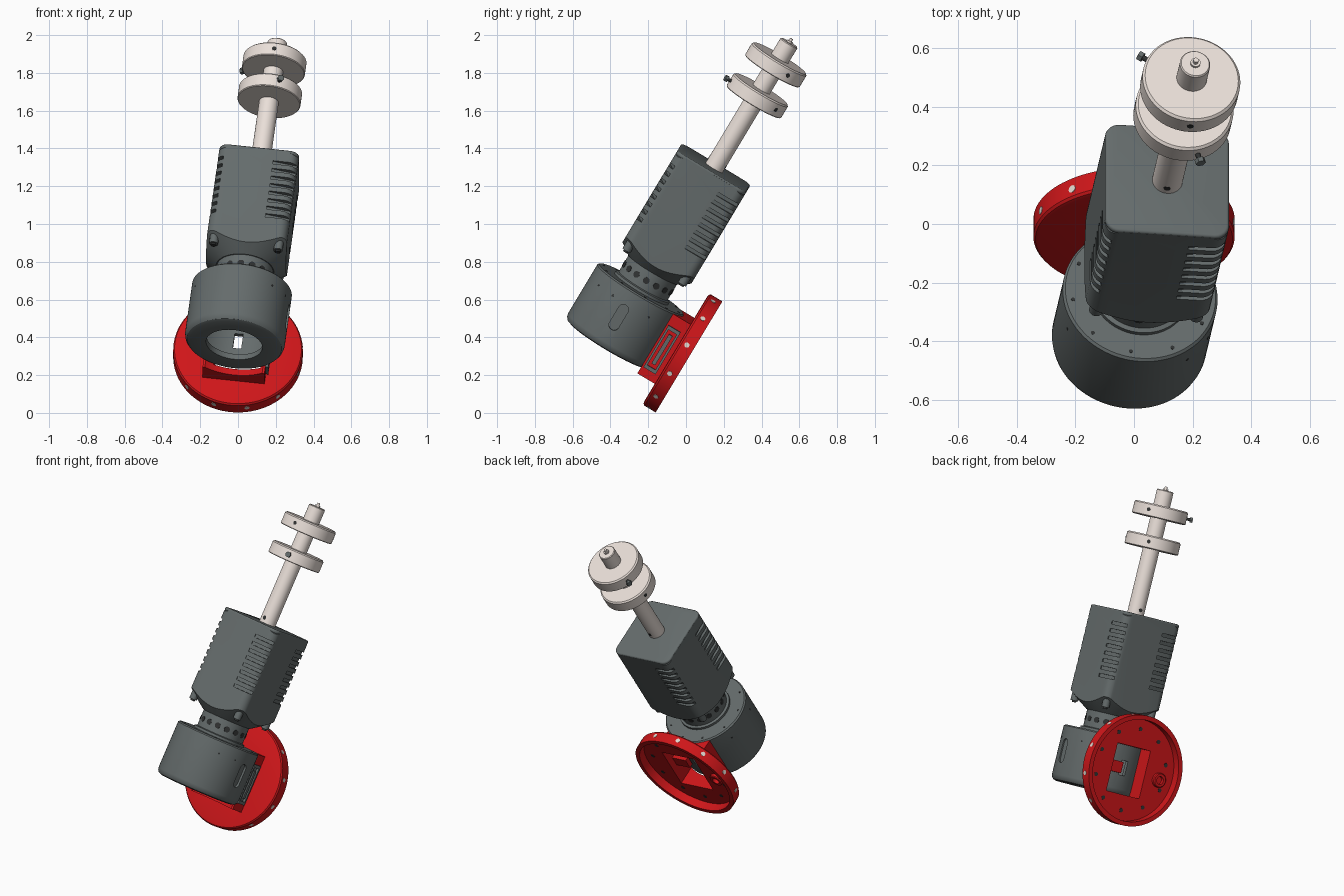
import bpy, bmesh, math
from mathutils import Matrix, Vector

if "Cube" in bpy.data.objects:
    bpy.data.objects.remove(bpy.data.objects["Cube"])

# Everything is modelled upright around the flange centre, then tilted into place
POSE = (Matrix.Translation((0, -0.02, 0.318)) @ Matrix.Rotation(math.radians(-31), 4, 'X')
        @ Matrix.Rotation(math.radians(7), 4, 'Y'))
ARM = Matrix.Translation((0, -0.36, 0))           # axis of the motor and shaft
FLANGE = Matrix.Rotation(math.radians(-90), 4, 'X')  # z -> +y


def mat(name, rgb):
    m = bpy.data.materials.new(name)
    m.diffuse_color = (*rgb, 1)
    m.use_nodes = True
    m.node_tree.nodes["Principled BSDF"].inputs["Base Color"].default_value = m.diffuse_color
    return m


RED = mat("red", (0.62, 0.008, 0.01))
GREY = mat("dark_grey", (0.13, 0.15, 0.15))
DARK = mat("dark_hole", (0.03, 0.032, 0.032))
CREAM = mat("cream", (0.82, 0.74, 0.69))
PALE = mat("pale", (0.75, 0.68, 0.62))


def finish(name, bm, material=None, m=Matrix()):
    bm.transform(m)
    bmesh.ops.recalc_face_normals(bm, faces=bm.faces)
    me = bpy.data.meshes.new(name)
    bm.to_mesh(me)
    bm.free()
    ob = bpy.data.objects.new(name, me)
    bpy.context.collection.objects.link(ob)
    if material:
        me.materials.append(material)
    return ob


def lathe(name, prof, material=None, m=ARM, n=64, closed=False):
    """Revolve (radius, z) points round z; open profiles are capped at both ends."""
    bm = bmesh.new()
    rings = [[bm.verts.new((r * math.cos(2 * math.pi * i / n), r * math.sin(2 * math.pi * i / n), z))
              for i in range(n)] for r, z in prof]
    pairs = list(zip(rings, rings[1:])) + ([(rings[-1], rings[0])] if closed else [])
    for a, b in pairs:
        for i in range(n):
            j = (i + 1) % n
            bm.faces.new((a[i], a[j], b[j], b[i]))
    if not closed:
        bm.faces.new(rings[0])
        bm.faces.new(rings[-1])
    return finish(name, bm, material, m)


def add_box(bm, c, s, m=Matrix()):
    bmesh.ops.create_cube(bm, size=1, matrix=m @ Matrix.Translation(c) @ Matrix.Diagonal((*s, 1)))


def box(name, c, s, material=None, m=Matrix(), round_z=0):
    bm = bmesh.new()
    add_box(bm, c, s)
    if round_z:
        edges = [e for e in bm.edges if abs(e.verts[0].co.z - e.verts[1].co.z) > 1e-4]
        bmesh.ops.bevel(bm, geom=edges, offset=round_z, segments=6, affect='EDGES', profile=0.5)
    return finish(name, bm, material, m)


def pegs(name, angles, r0, r1, z, rad, material, m=ARM, n=12):
    """Short radial cylinders from radius r0 to r1."""
    bm = bmesh.new()
    for a in angles:
        mm = (Matrix.Rotation(math.radians(a), 4, 'Z') @ Matrix.Translation(((r0 + r1) / 2, 0, z))
              @ Matrix.Rotation(math.pi / 2, 4, 'Y'))
        bmesh.ops.create_cone(bm, cap_ends=True, segments=n, radius1=rad, radius2=rad,
                              depth=r1 - r0, matrix=mm)
    return finish(name, bm, material, m)


def studs(name, points, rad, z0, z1, material, m=ARM):
    """Small cylinders parallel to z at (x, y) points."""
    bm = bmesh.new()
    for x, y in points:
        bmesh.ops.create_cone(bm, cap_ends=True, segments=12, radius1=rad, radius2=rad, depth=z1 - z0,
                              matrix=Matrix.Translation((x, y, (z0 + z1) / 2)))
    return finish(name, bm, material, m)


def circle(r, n, start=0):
    return [(r * math.cos(math.radians(start + 360 * i / n)),
             r * math.sin(math.radians(start + 360 * i / n))) for i in range(n)]


def modify(ob, kind, **props):
    md = ob.modifiers.new("m", kind)
    for k, v in props.items():
        setattr(md, k, v)
    bpy.context.view_layer.objects.active = ob
    bpy.ops.object.modifier_apply(modifier=md.name)


def boolean(ob, cutter, op='DIFFERENCE'):
    modify(ob, 'BOOLEAN', operation=op, object=cutter, solver='EXACT')
    bpy.data.objects.remove(cutter)


# Red mounting flange: a shallow cup open at the back with a rectangular window
flange = lathe("flange", [(0.325, -0.04), (0.336, -0.037), (0.343, -0.028), (0.343, 0.042),
                          (0.315, 0.042), (0.315, -0.012)], RED, FLANGE, 96)
boolean(flange, box("cut", (0.015, -0.05, -0.01), (0.25, 0.2, 0.30)))
pegs("flange_rim_plugs", range(15, 375, 30), 0.33, 0.3445, 0.0, 0.014, PALE, FLANGE)
studs("flange_screw_holes", circle(0.255, 10, 18), 0.013, -0.02, -0.010, DARK, FLANGE)
lathe("flange_boss", [(0.045, -0.014), (0.045, 0.005), (0.04, 0.01), (0.024, 0.01), (0.024, -0.014)],
      RED, Matrix.Translation((-0.215, 0, -0.02)) @ FLANGE, 32, True)

# Red bracket hugging the drum
bracket = box("bracket", (0, -0.09, -0.012), (0.33, 0.115, 0.37), RED)
boolean(bracket, lathe("cut", [(0.262, -0.4), (0.262, 0.4)]))
boolean(bracket, box("cut", (0.015, -0.09, -0.01), (0.25, 0.3, 0.30)))
box("bracket_tab", (0.09, -0.07, 0), (0.11, 0.03, 0.07), RED)

# Grey connector frame on the bracket's side
frame = box("connector_frame", (0.165, -0.1, -0.02), (0.03, 0.075, 0.26), GREY)
boolean(frame, box("cut", (0.18, -0.1, -0.02), (0.03, 0.05, 0.22)))
box("connector_insert", (0.17, -0.1, -0.02), (0.02, 0.022, 0.18), GREY)

# Hollow drum with an open bottom, side slot and rear slot
drum = lathe("drum", [(0.15, -0.167), (0.235, -0.167), (0.252, -0.161), (0.262, -0.148), (0.266, -0.13),
                      (0.266, 0.172), (0.258, 0.18), (0.03, 0.18), (0.03, 0.15), (0.24, 0.15),
                      (0.24, -0.135), (0.15, -0.135)], GREY, ARM, 96, True)
boolean(drum, box("cut", (0, -0.12, 0), (0.045, 0.2, 0.09)))
turn = Matrix.Translation((0.266, -0.385, 0.02)) @ Matrix.Rotation(math.pi / 2, 4, 'Y')
boolean(drum, box("cut", (0, 0, 0), (0.15, 0.055, 0.028), None, turn, 0.025))
lathe("drum_plug", [(0.04, 0.15), (0.04, 0.182)], GREY, n=32)
studs("drum_top_screws", circle(0.235, 10, 10), 0.007, 0.17, 0.1815, DARK)
pegs("drum_pin_holes", (-25, -50, 25, 155, 205), 0.25, 0.2668, 0.10, 0.006, DARK)

# Perforated neck
lathe("neck", [(0.165, 0.178), (0.165, 0.195), (0.15, 0.2), (0.15, 0.33)], GREY)
pegs("neck_holes", range(0, 360, 24), 0.14, 0.1515, 0.25, 0.018, DARK, n=16)

# Motor housing: rounded square prism with its lower corners turned to a cone
housing = box("motor_housing", (0, 0, 0.615), (0.426, 0.426, 0.63), GREY, ARM, 0.05)
boolean(housing, lathe("cut", [(0.155, 0.302), (0.215, 0.345), (0.29, 0.405), (0.29, 0.9), (0.26, 0.926)]),
        'INTERSECT')
slits = bmesh.new()
for k in range(4):
    for i in range(8):
        add_box(slits, (0.075, 0, 0), (0.15, 0.04, 0.02),
                Matrix.Rotation(k * math.pi / 2, 4, 'Z') @ Matrix.Translation((0.085, -0.226, 0.52 + 0.047 * i))
                @ Matrix.Rotation(math.radians(11), 4, 'Z'))
boolean(housing, finish("cut", slits, None, ARM))
lid = box("housing_lid", (0, 0, 0.922), (0.426, 0.426, 0.024), GREY, ARM, 0.05)
modify(lid, 'BEVEL', width=0.01, segments=3, limit_method='ANGLE', angle_limit=math.radians(50))
corners = [(x, y) for x in (-0.172, 0.172) for y in (-0.172, 0.172)]
studs("housing_corner_lugs", corners, 0.024, 0.335, 0.40, GREY)
studs("housing_corner_screws", corners, 0.014, 0.325, 0.40, DARK)

# Shaft with tip nipple
lathe("shaft", [(0.052, 0.92), (0.052, 1.708), (0.048, 1.713)], CREAM, n=48)
lathe("shaft_tip", [(0.017, 1.71), (0.017, 1.722), (0.009, 1.722), (0.009, 1.737)], CREAM, n=20)
pegs("shaft_pin_hole", (-95, 85), 0.04, 0.0525, 0.965, 0.012, DARK)

# Two collar weights, each with three set-screw positions and one knob
for label, z0, holes, knob in (("lower", 1.343, (47, 167), -73), ("upper", 1.535, (-90, 30), 150)):
    z1, mid = z0 + 0.08, z0 + 0.04
    lathe(label + "_collar", [(0.05, z0), (0.164, z0), (0.168, z0 + 0.004), (0.168, z1 - 0.008),
                              (0.16, z1), (0.05, z1)], CREAM, closed=True)
    pegs(label + "_collar_holes", holes, 0.155, 0.1685, mid, 0.012, DARK)
    pegs(label + "_knob_stem", (knob,), 0.15, 0.20, mid, 0.009, DARK)
    pegs(label + "_knob_head", (knob,), 0.188, 0.205, mid, 0.018, GREY, n=6)

# Smooth shading and final pose
bpy.ops.object.select_all(action='DESELECT')
for ob in bpy.context.scene.objects:
    ob.matrix_world = POSE
    ob.select_set(True)
    bpy.context.view_layer.objects.active = ob
bpy.ops.object.shade_smooth_by_angle(angle=math.radians(32))
